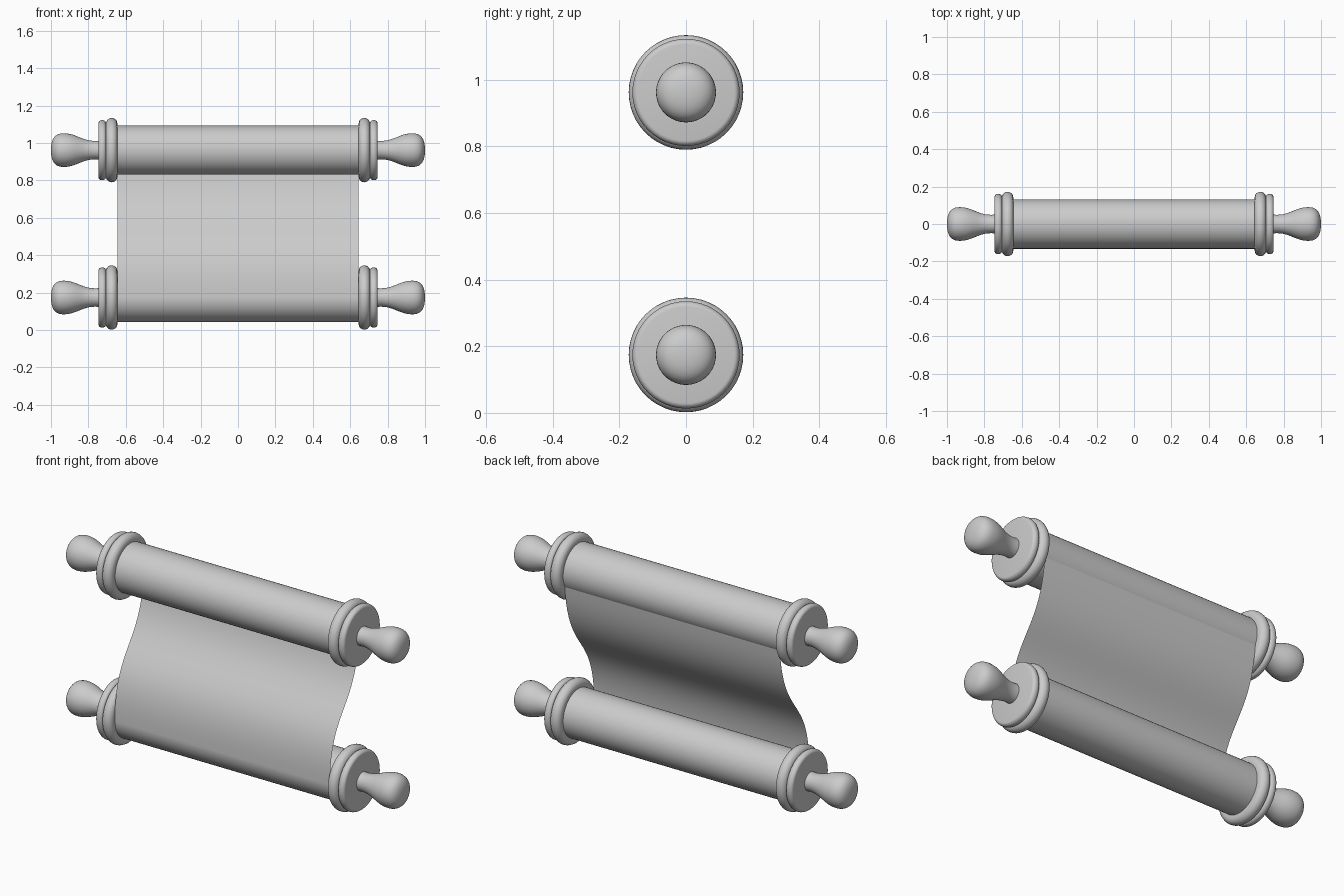
import bpy, bmesh
from math import pi, sin, cos, radians
from mathutils import Vector, Matrix
from mathutils.geometry import interpolate_bezier

if "Cube" in bpy.data.objects:
    bpy.data.objects.remove(bpy.data.objects["Cube"])

LOW_Z, HIGH_Z = 0.174, 0.962
HALF_W = 0.645
ROLL_R = 0.131


def make_object(name, bm, z=0.0):
    bmesh.ops.recalc_face_normals(bm, faces=bm.faces)
    mesh = bpy.data.meshes.new(name)
    bm.to_mesh(mesh)
    bm.free()
    ob = bpy.data.objects.new(name, mesh)
    ob.location.z = z
    bpy.context.collection.objects.link(ob)
    bpy.ops.object.select_all(action='DESELECT')
    ob.select_set(True)
    bpy.context.view_layer.objects.active = ob
    bpy.ops.object.shade_smooth_by_angle(angle=radians(40))
    return ob


def lathe_x(name, profile, z, steps=48):
    """Spin a profile of (x, radius) points around the x axis."""
    bm = bmesh.new()
    verts = [bm.verts.new((x, 0, r)) for x, r in profile]
    edges = [bm.edges.new(p) for p in zip(verts, verts[1:])]
    bmesh.ops.spin(bm, geom=verts + edges, axis=(1, 0, 0), cent=(0, 0, 0),
                   angle=2 * pi, steps=steps)
    bmesh.ops.remove_doubles(bm, verts=bm.verts, dist=1e-5)
    return make_object(name, bm, z)


def rounded_rim(x0, x1, r, bulge, n=10):
    """Half-round rim of a flange, from x0 to x1."""
    mid, half = (x0 + x1) / 2, (x1 - x0) / 2
    return [(mid - half * cos(pi * i / n), r - bulge + bulge * sin(pi * i / n))
            for i in range(n + 1)]


# Turned end piece: two rounded flanges, neck and pear-shaped knob
flanges = ([(0.645, 0.0)] + rounded_rim(0.645, 0.706, 0.172, 0.03)
           + [(0.706, 0.145)] + rounded_rim(0.706, 0.746, 0.161, 0.016)
           + [(0.746, 0.0)])
neck = interpolate_bezier(Vector((0.744, 0.05)), Vector((0.83, 0.042)),
                          Vector((0.86, 0.09)), Vector((0.932, 0.09)), 14)
tip = interpolate_bezier(Vector((0.932, 0.09)), Vector((0.98, 0.09)),
                         Vector((1.0, 0.06)), Vector((1.0, 0.0)), 12)
knob = [tuple(p[:2]) for p in neck + tip[1:]]

for label, z in (("lower", LOW_Z), ("upper", HIGH_Z)):
    lathe_x(label + "_roll", [(-0.65, 0), (-0.65, ROLL_R), (0.65, ROLL_R), (0.65, 0)], z)
    for part, profile in (("flanges", flanges), ("handle", knob)):
        ob = lathe_x(f"{label}_{part}", profile, z)
        mirror = ob.modifiers.new("mirror", 'MIRROR')
        mirror.use_axis = (True, False, False)

# Sheet: S-curve from the back of the upper roll to the front of the lower one
path = interpolate_bezier(Vector((0, 0.117, 0.9)), Vector((0, 0.085, 0.5)),
                          Vector((0, -0.134, 0.58)), Vector((0, -0.134, 0.176)), 24)
bm = bmesh.new()
rows = [[bm.verts.new((s * HALF_W, p.y, p.z)) for s in (-1, 1)] for p in path]
for a, b in zip(rows, rows[1:]):
    bm.faces.new((a[0], b[0], b[1], a[1]))
make_object("sheet", bm)
